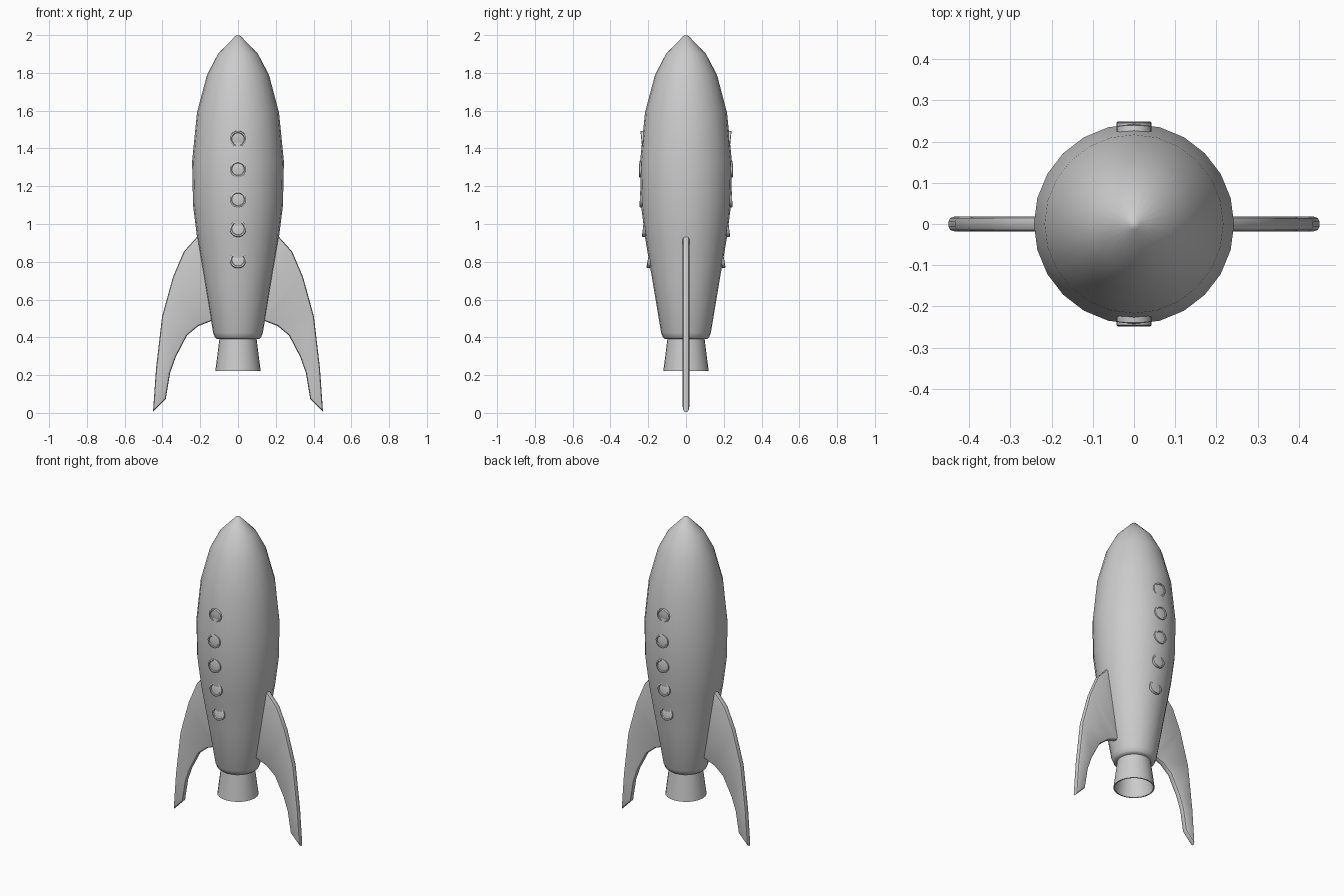
import bpy, bmesh
from math import sin, cos, pi, radians, atan2
from mathutils import Matrix

if "Cube" in bpy.data.objects:
    bpy.data.objects.remove(bpy.data.objects["Cube"])


def finish(bm, name, angle):
    bmesh.ops.remove_doubles(bm, verts=bm.verts, dist=1e-5)
    bmesh.ops.recalc_face_normals(bm, faces=bm.faces)
    mesh = bpy.data.meshes.new(name)
    bm.to_mesh(mesh)
    bm.free()
    ob = bpy.data.objects.new(name, mesh)
    bpy.context.collection.objects.link(ob)
    bpy.ops.object.select_all(action='DESELECT')
    ob.select_set(True)
    bpy.context.view_layer.objects.active = ob
    bpy.ops.object.shade_smooth_by_angle(angle=radians(angle))
    return ob


def lathe(name, profile, sides=24, angle=40):
    """Revolve (radius, height) points around z."""
    bm = bmesh.new()
    rings = [[bm.verts.new((r * cos(2 * pi * i / sides), r * sin(2 * pi * i / sides), z))
              for i in range(sides)] if r > 0 else [bm.verts.new((0, 0, z))]
             for r, z in profile]
    for a, b in zip(rings, rings[1:]):
        for i in range(sides):
            j = (i + 1) % sides
            quad = [a[i % len(a)], a[j % len(a)], b[j % len(b)], b[i % len(b)]]
            bm.faces.new(list(dict.fromkeys(quad)))
    return finish(bm, name, angle)


# Fuselage
hull = [(0.132, 0.425), (0.176, 0.69), (0.217, 0.93), (0.238, 1.10), (0.243, 1.33),
        (0.217, 1.59), (0.164, 1.79), (0.106, 1.90), (0.014, 1.995)]
lathe("fuselage", [(0, 0.392), (0.112, 0.392), (0.122, 0.40)] + hull + [(0, 2.0)])

# Hollow engine nozzle
lathe("engine_nozzle", [(0, 0.38), (0.09, 0.38), (0.113, 0.222), (0.12, 0.222), (0.098, 0.395)])

# Swept fins, bevelled and mirrored
outline = [(0.12, 0.93), (0.217, 0.932), (0.286, 0.855), (0.344, 0.72), (0.402, 0.51),
           (0.434, 0.235), (0.45, 0.005), (0.382, 0.075), (0.36, 0.21), (0.33, 0.295),
           (0.27, 0.41), (0.21, 0.46), (0.14, 0.487), (0.10, 0.49)]
for name, s in (("right_fin", 1), ("left_fin", -1)):
    bm = bmesh.new()
    face = bm.faces.new([bm.verts.new((s * x, -0.018, z)) for x, z in outline])
    ext = bmesh.ops.extrude_face_region(bm, geom=[face])
    bmesh.ops.translate(bm, vec=(0, 0.036, 0),
                        verts=[v for v in ext["geom"] if isinstance(v, bmesh.types.BMVert)])
    rim = [e for e in bm.edges if abs(e.verts[0].co.y - e.verts[1].co.y) < 1e-4]
    bmesh.ops.bevel(bm, geom=rim, offset=0.012, segments=2, profile=0.5, affect='EDGES')
    bmesh.ops.triangulate(bm, faces=[f for f in bm.faces if len(f.verts) > 4])
    finish(bm, name, 40)


def hull_at(z):
    """Hull radius and surface tilt at a height."""
    for (r0, z0), (r1, z1) in zip(hull, hull[1:]):
        if z0 <= z <= z1:
            return r0 + (r1 - r0) * (z - z0) / (z1 - z0), atan2(r1 - r0, z1 - z0)


# Portholes, front and back
rim = [(0.043, -0.012), (0.043, 0.004), (0.040, 0.006), (0.035, 0.006),
       (0.032, 0.001), (0.018, 0.003), (0, 0.004)]
for side, turn in (("front", 0), ("back", pi)):
    for n, z in enumerate((0.81, 0.975, 1.13, 1.29, 1.45)):
        r, tilt = hull_at(z)
        ob = lathe(f"{side}_porthole_{n + 1}", rim, 20, 35)
        ob.matrix_world = (Matrix.Rotation(turn, 4, 'Z') @ Matrix.Translation((0, -r, z))
                           @ Matrix.Rotation(pi / 2 - tilt, 4, 'X'))
